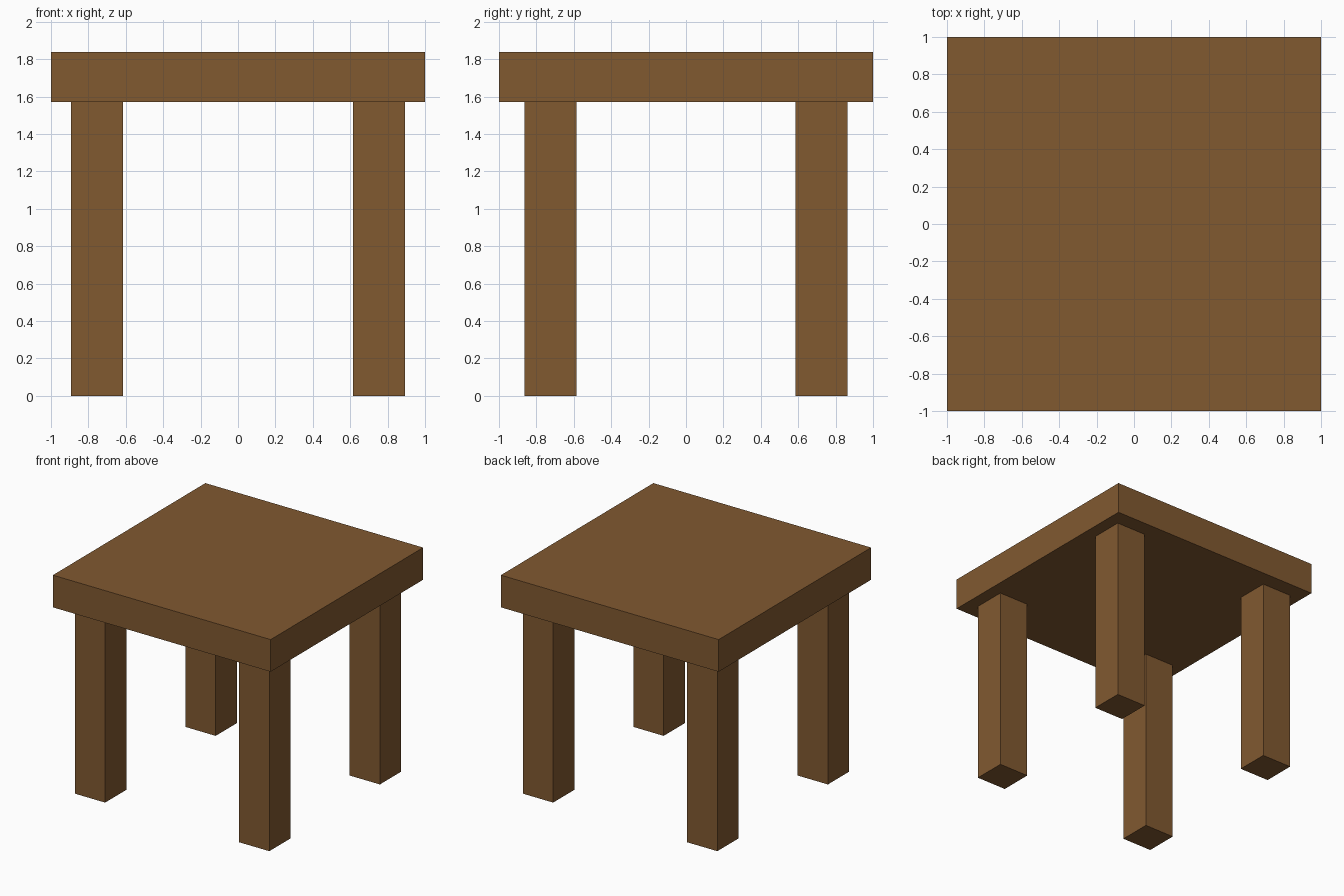
import bpy

if "Cube" in bpy.data.objects:
    bpy.data.objects.remove(bpy.data.objects["Cube"])

wood = bpy.data.materials.new("brown_wood")
wood.diffuse_color = (0.22, 0.10, 0.03, 1.0)
wood.use_nodes = True
wood.node_tree.nodes["Principled BSDF"].inputs["Base Color"].default_value = wood.diffuse_color


def box(name, center, size):
    bpy.ops.mesh.primitive_cube_add(size=1, location=center)
    obj = bpy.context.object
    obj.name = name
    obj.scale = size
    bpy.ops.object.transform_apply(location=False, rotation=False, scale=True)
    obj.data.materials.append(wood)
    return obj


TOP_Z, UNDER_Z = 1.837, 1.57
LEG_X, LEG_Y, LEG_W = 0.754, 0.725, 0.278

# Square slab top
box("table_top", (0, 0, (TOP_Z + UNDER_Z) / 2), (2, 2, TOP_Z - UNDER_Z))

# Four square legs
for y_name, sy in (("front", -1), ("back", 1)):
    for x_name, sx in (("left", -1), ("right", 1)):
        box(f"{y_name}_{x_name}_leg",
            (sx * LEG_X, sy * LEG_Y, UNDER_Z / 2),
            (LEG_W, LEG_W, UNDER_Z))
